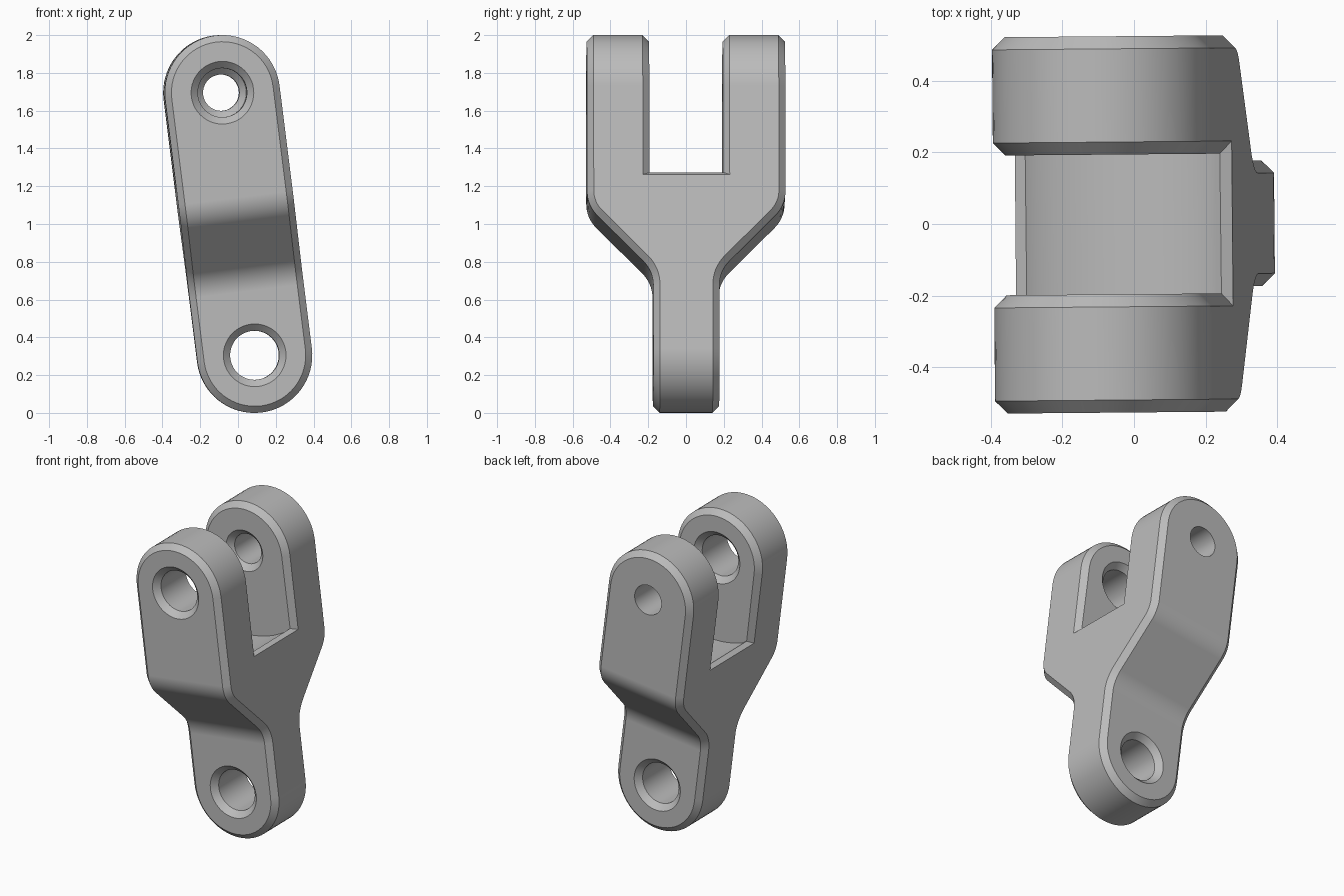
import bpy
import bmesh
from math import sin, cos, tan, atan2, asin, pi, radians, hypot
from mathutils import Vector

cube = bpy.data.objects.get("Cube")
if cube:
    bpy.data.objects.remove(cube)

R = 0.305            # end radius of the link
SPAN = 1.401         # distance between pin centres
TILT = atan2(0.174, 1.39)
CHAMFER = 0.035
FORK_Y, TANG_Y, SLOT_Y = 0.525, 0.175, 0.195

metal = bpy.data.materials.new("grey_metal")
metal.use_nodes = True
metal.diffuse_color = (0.5, 0.5, 0.5, 1)
metal.node_tree.nodes["Principled BSDF"].inputs["Base Color"].default_value = (0.5, 0.5, 0.5, 1)


def arc(cx, cy, r, a0, a1, n):
    return [(cx + r * cos(a0 + (a1 - a0) * i / n), cy + r * sin(a0 + (a1 - a0) * i / n))
            for i in range(n + 1)]


def make_object(name, bm):
    bmesh.ops.recalc_face_normals(bm, faces=bm.faces[:])
    mesh = bpy.data.meshes.new(name)
    bm.to_mesh(mesh)
    bm.free()
    obj = bpy.data.objects.new(name, mesh)
    bpy.context.collection.objects.link(obj)
    return obj


def prism(name, points, axis, half):
    """Extrude a 2D outline symmetrically along x or y (second coordinate is z)."""
    bm = bmesh.new()
    place = (lambda p, d: (d, p[0], p[1])) if axis == "x" else (lambda p, d: (p[0], d, p[1]))
    face = bm.faces.new([bm.verts.new(place(p, -half)) for p in points])
    ext = bmesh.ops.extrude_face_region(bm, geom=[face])
    shift = Vector((2 * half, 0, 0) if axis == "x" else (0, 2 * half, 0))
    bmesh.ops.translate(bm, vec=shift, verts=[v for v in ext["geom"] if isinstance(v, bmesh.types.BMVert)])
    return make_object(name, bm)


def lathe(name, rings, z):
    """Closed turned cutter along y from (y, radius) rings."""
    bm = bmesh.new()
    n = 48
    loops = [[bm.verts.new((r * cos(2 * pi * i / n), y, z + r * sin(2 * pi * i / n)))
              for i in range(n)] for y, r in rings]
    for a, b in zip(loops, loops[1:]):
        for i in range(n):
            j = (i + 1) % n
            bm.faces.new((a[i], a[j], b[j], b[i]))
    bm.faces.new(loops[0])
    bm.faces.new(loops[-1])
    return make_object(name, bm)


def boolean(obj, cutter, operation):
    mod = obj.modifiers.new(cutter.name, "BOOLEAN")
    mod.object, mod.operation, mod.solver = cutter, operation, "EXACT"
    cutter.hide_render = True


def bake(obj, cutters):
    """Replace the mesh by its modified result and drop the cutters."""
    bpy.context.view_layer.update()
    graph = bpy.context.evaluated_depsgraph_get()
    mesh = bpy.data.meshes.new_from_object(obj.evaluated_get(graph))
    obj.modifiers.clear()
    obj.data = mesh
    for c in cutters:
        bpy.data.objects.remove(c)


# Side profile: narrow tang, filleted 45 degree shoulder, wide fork
def fillet(y, z, r, convex):
    t = r * tan(pi / 8)
    if convex:
        return arc(y - r, z + t, r, -pi / 4, 0, 8)
    return arc(y + r, z - t, r, pi, 3 * pi / 4, 8)


half = [(TANG_Y, -0.5)] + fillet(TANG_Y, 0.416, 0.18, False)
half += fillet(FORK_Y, 0.766, 0.18, True) + [(FORK_Y, SPAN + 0.5)]
clevis = prism("clevis_link", half + [(-y, z) for y, z in reversed(half)], "x", 0.5)

# Rounded-end outline trims the profile
outline = arc(0, SPAN, R, 0, pi, 32) + arc(0, 0, R, pi, 2 * pi, 32)
trim = prism("outline_trim", outline, "y", 0.8)

# Fork slot with a hollow floor swept around the upper pin
SWEEP = 0.54
a = asin(0.245 / SWEEP)
b = radians(43)
floor = arc(0, SPAN, SWEEP, -pi / 2 - a, -pi / 2 + a, 10)
edge = (SWEEP * sin(b), SPAN - SWEEP * cos(b))
slot_outline = [(-edge[0], edge[1])] + floor + [edge, (edge[0], 2.2), (-edge[0], 2.2)]
slot = prism("slot_cutter", slot_outline, "y", SLOT_Y)

boolean(clevis, trim, "INTERSECT")
boolean(clevis, slot, "DIFFERENCE")
bake(clevis, [trim, slot])


# Chamfer every edge where the outline wall meets another face
def on_outline(face):
    c = face.calc_center_median()
    dist = hypot(c.x, c.z - min(max(c.z, 0), SPAN))
    return abs(face.normal.y) < 0.02 and abs(dist - R) < 0.01


bm = bmesh.new()
bm.from_mesh(clevis.data)
bmesh.ops.remove_doubles(bm, verts=bm.verts[:], dist=1e-5)
bm.normal_update()
rim = [e for e in bm.edges if len(e.link_faces) == 2
       and on_outline(e.link_faces[0]) != on_outline(e.link_faces[1])]
bmesh.ops.bevel(bm, geom=rim, offset=CHAMFER, offset_type="OFFSET", segments=1,
                profile=0.5, affect="EDGES", clamp_overlap=False)
bm.to_mesh(clevis.data)
bm.free()

# Pin holes: countersunk front fork, smaller rear fork, countersunk tang
BIG, SMALL, SINK = 0.13, 0.096, 0.036


def countersunk(y, r):
    """Rings of a hole through a plate spanning -y to y, sunk at both faces."""
    return [(-y - 0.01, r + SINK + 0.01), (-y + SINK, r), (y - SINK, r), (y + 0.01, r + SINK + 0.01)]


middle = (FORK_Y + SLOT_Y) / 2
front_rings = [(y - middle, r) for y, r in countersunk(FORK_Y - middle, BIG)]
rear_rings = [(SLOT_Y - 0.01, SMALL + SINK + 0.01), (SLOT_Y + SINK, SMALL), (FORK_Y + 0.1, SMALL)]
holes = [lathe("front_fork_hole", front_rings, SPAN),
         lathe("rear_fork_hole", rear_rings, SPAN),
         lathe("tang_hole", countersunk(TANG_Y, BIG), 0)]
for hole in holes:
    boolean(clevis, hole, "DIFFERENCE")
bake(clevis, holes)

# Lean the finished link into place
clevis.data.materials.clear()
clevis.data.materials.append(metal)
clevis.rotation_euler = (0, -TILT, radians(0.5))
clevis.location = (0.087, 0, R)

bpy.ops.object.select_all(action="DESELECT")
clevis.select_set(True)
bpy.context.view_layer.objects.active = clevis
bpy.ops.object.transform_apply(location=True, rotation=True, scale=True)
bpy.ops.object.shade_smooth_by_angle(angle=radians(25))
weighted = clevis.modifiers.new("flat_faces", "WEIGHTED_NORMAL")
weighted.keep_sharp = True
